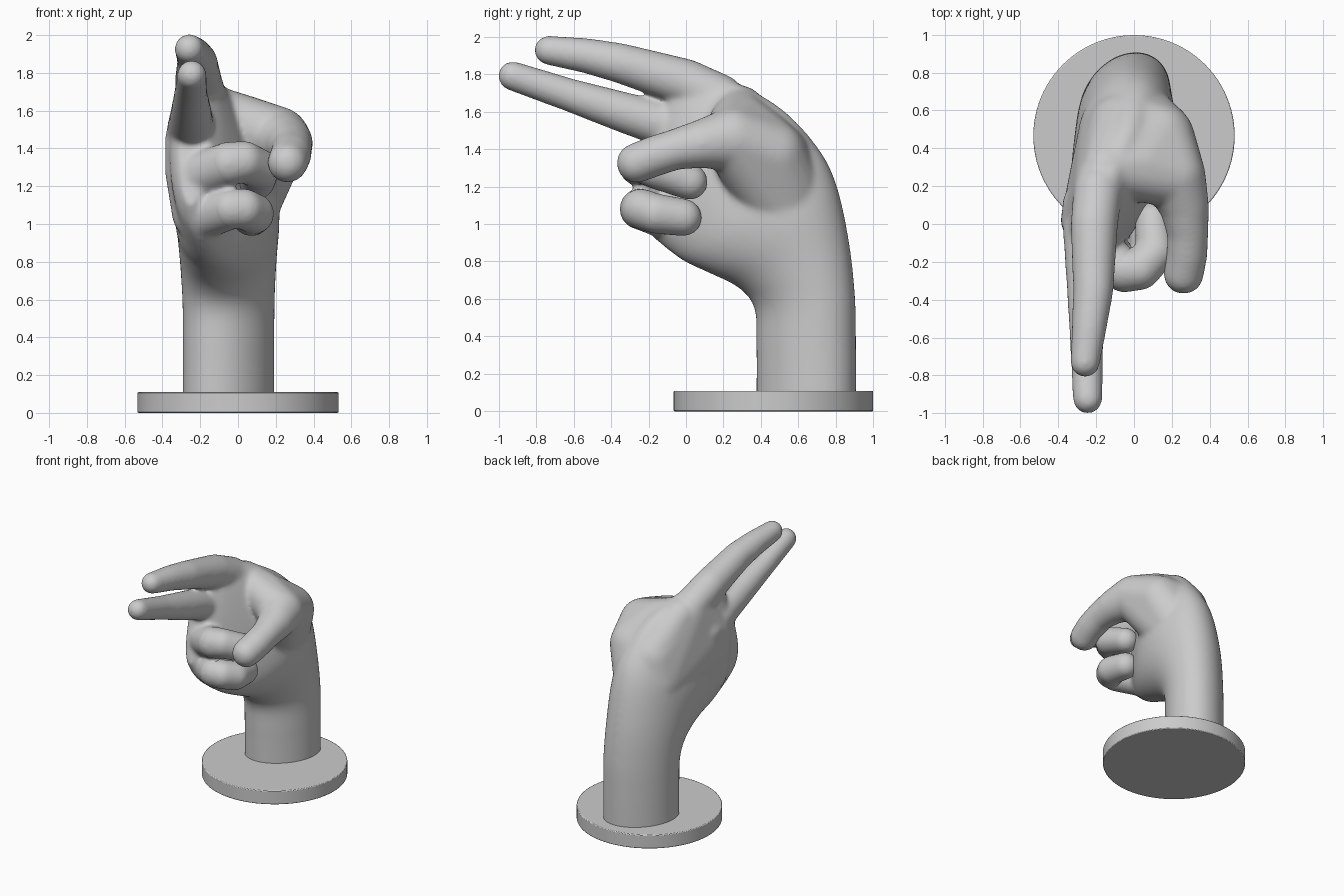
import bpy, bmesh, math
from mathutils import Vector

if "Cube" in bpy.data.objects:
    bpy.data.objects.remove(bpy.data.objects["Cube"])


def finish(bm, name):
    bmesh.ops.recalc_face_normals(bm, faces=bm.faces)
    me = bpy.data.meshes.new(name)
    bm.to_mesh(me)
    bm.free()
    ob = bpy.data.objects.new(name, me)
    bpy.context.collection.objects.link(ob)
    return ob


def fuse(ob, iterations):
    """Merge overlapping shells into one softened skin."""
    rm = ob.modifiers.new("fuse", 'REMESH')
    rm.mode = 'VOXEL'
    rm.voxel_size = 0.012
    rm.use_smooth_shade = True
    sm = ob.modifiers.new("soften", 'SMOOTH')
    sm.factor = 0.5
    sm.iterations = iterations


def catmull(a, b, c, d, t):
    return [0.5 * (2*q + (r-p)*t + (2*p-5*q+4*r-s)*t*t + (3*q-p-3*r+s)*t**3)
            for p, q, r, s in zip(a, b, c, d)]


def loft(bm, rows, steps=5, n=40):
    """Skin ellipses given by back (y,z), front (y,z), back x, front x, half thickness."""
    fine = []
    for i in range(len(rows) - 1):
        ctl = [rows[max(0, min(len(rows) - 1, i + k))] for k in (-1, 0, 1, 2)]
        fine += [catmull(*ctl, s / steps) for s in range(steps)]
    fine.append(rows[-1])
    rings = []
    for by, bz, fy, fz, xb, xf, hx in fine:
        b, f = Vector((xb, by, bz)), Vector((xf, fy, fz))
        mid, half = (b + f) / 2, (b - f) / 2
        rings.append([bm.verts.new(mid + half * math.cos(a) + Vector((hx * math.sin(a), 0, 0)))
                      for a in (2 * math.pi * k / n for k in range(n))])
    for r0, r1 in zip(rings, rings[1:]):
        for k in range(n):
            bm.faces.new((r0[k], r0[(k+1) % n], r1[(k+1) % n], r1[k]))
    bm.faces.new(rings[0][::-1])
    bm.faces.new(rings[-1])


def hull(bm, balls):
    """Convex skin around balls given as (x, y, z, radius)."""
    tmp = bmesh.new()
    for x, y, z, r in balls:
        for i in range(1, 16):
            t = math.pi * i / 16
            for k in range(24):
                a = 2 * math.pi * k / 24
                tmp.verts.new((x + r * math.sin(t) * math.cos(a),
                               y + r * math.sin(t) * math.sin(a), z + r * math.cos(t)))
    bmesh.ops.convex_hull(tmp, input=tmp.verts[:])
    bmesh.ops.delete(tmp, geom=[v for v in tmp.verts if not v.link_faces], context='VERTS')
    me = bpy.data.meshes.new("tmp")
    tmp.to_mesh(me)
    tmp.free()
    bm.from_mesh(me)
    bpy.data.meshes.remove(me)


def chain(bm, pts):
    for p, q in zip(pts, pts[1:]):
        hull(bm, [p, q])


hand = bmesh.new()

# Wrist and palm
loft(hand, [
    (.908, .05, .375, .05, .01, -.11, .235),
    (.908, .35, .375, .35, .01, -.11, .235),
    (.902, .62, .365, .55, .01, -.11, .237),
    (.868, .92, .280, .66, .00, -.10, .250),
    (.800, 1.22, .12, .74, .00, -.10, .265),
    (.695, 1.42, .00, .795, .00, -.13, .260),
    (.505, 1.62, -.10, .865, -.04, -.17, .220),
    (.250, 1.765, -.18, .935, -.14, -.20, .180),
    (.050, 1.835, -.22, 1.0, -.21, -.23, .140),
    (-.06, 1.78, -.27, 1.1, -.22, -.25, .080),
])

# Back of the hand across the knuckles
hull(hand, [(-.19, .18, 1.66, .13), (-.265, .02, 1.45, .122), (-.265, .02, 1.28, .122),
            (-.22, .02, 1.05, .13), (-.08, .50, 1.15, .21), (-.05, .50, 1.33, .195)])

# Thumb mound and web, then the thumb
hull(hand, [(-.15, .29, 1.61, .13), (.04, .31, 1.545, .135), (.21, .25, 1.452, .17),
            (-.03, .57, 1.02, .21), (.06, .51, 1.23, .20), (.14, .46, 1.37, .18),
            (-.04, .50, 1.33, .20)])
chain(hand, [(.21, .25, 1.452, .17), (.265, .10, 1.43, .132), (.285, -.05, 1.40, .109),
             (.28, -.16, 1.365, .109), (.262, -.265, 1.325, .107)])

# Index and middle fingers, stretched out
chain(hand, [(-.19, .18, 1.67, .13), (-.21, 0, 1.755, .126), (-.215, -.35, 1.858, .107),
             (-.235, -.53, 1.898, .094), (-.258, -.732, 1.927, .079)])
chain(hand, [(-.25, .10, 1.45, .13), (-.25, -.05, 1.51, .125), (-.248, -.32, 1.592, .109),
             (-.25, -.62, 1.688, .089), (-.245, -.925, 1.79, .079)])

# Knuckle ends of the curled fingers
ring = [(-.255, .04, 1.26, .13), (-.21, -.13, 1.255, .12), (-.05, -.245, 1.318, .117),
        (.03, -.24, 1.33, .11), (.115, -.15, 1.29, .106), (.10, .02, 1.225, .096)]
little = [(-.20, .04, 1.02, .13), (-.16, -.13, 1.045, .118), (-.04, -.245, 1.08, .110),
          (.03, -.24, 1.08, .108), (.085, -.16, 1.055, .107), (.07, -.015, 1.035, .10)]
chain(hand, ring[:3])
chain(hand, little[:3])
fuse(finish(hand, "hand"), 30)

# Curled finger ends, kept separate so they do not melt together
for name, pts in (("ring_finger", ring), ("little_finger", little)):
    bm = bmesh.new()
    chain(bm, pts[2:])
    fuse(finish(bm, name), 14)

# Round base plate
plate = bmesh.new()
bmesh.ops.create_cone(plate, cap_ends=True, segments=96, radius1=.532, radius2=.532, depth=.11)
bmesh.ops.translate(plate, verts=plate.verts, vec=(0, .466, .055))
plate_ob = finish(plate, "base_plate")
bv = plate_ob.modifiers.new("edge", 'BEVEL')
bv.width = 0.006
bv.segments = 2
bv.limit_method = 'ANGLE'
bpy.context.view_layer.objects.active = plate_ob
plate_ob.select_set(True)
bpy.ops.object.shade_smooth_by_angle()
